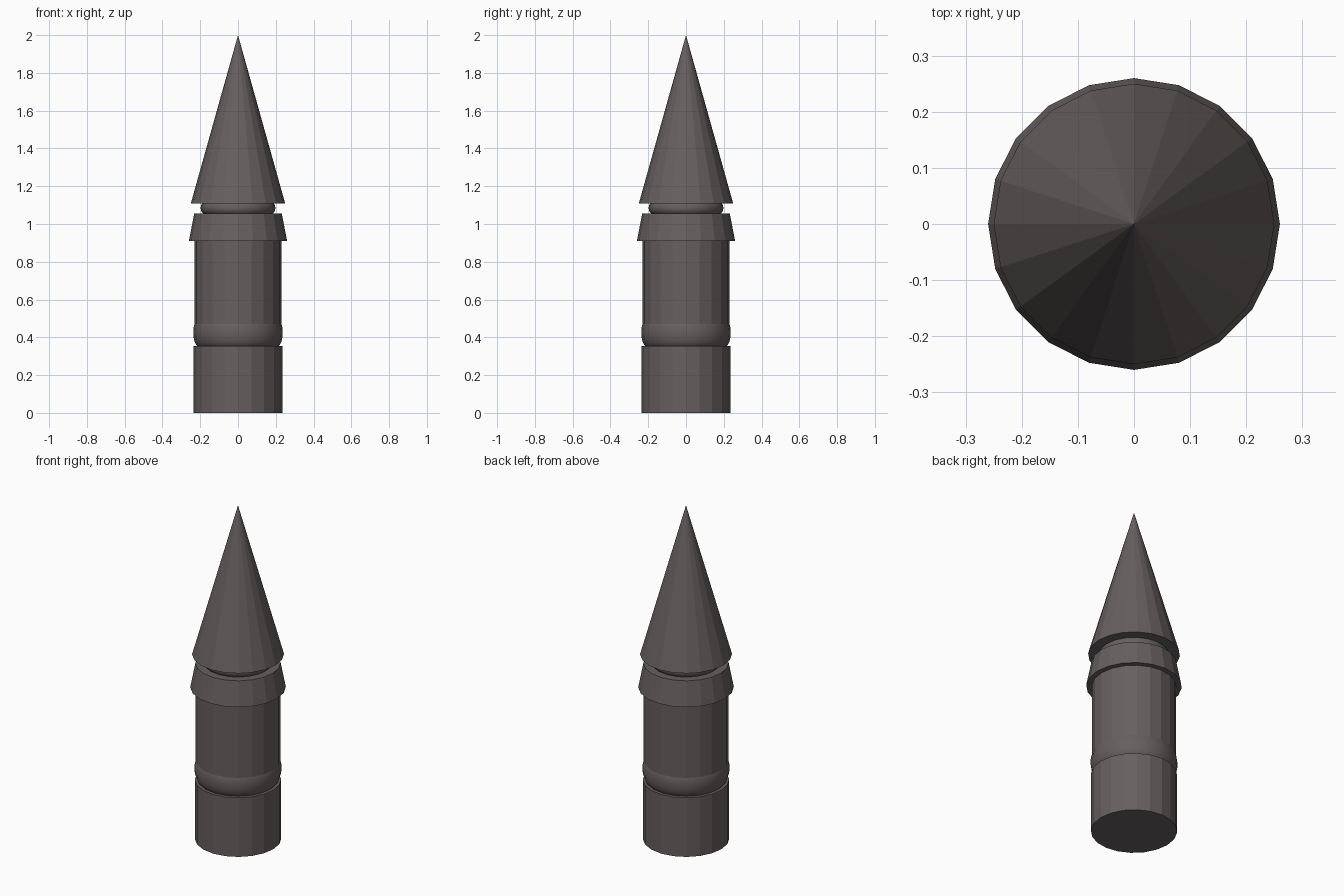
import bpy, bmesh, math

if "Cube" in bpy.data.objects:
    bpy.data.objects.remove(bpy.data.objects["Cube"])

SIDES = 20


def lathe(name, profile, smooth_angle=None):
    """Revolve an (r, z) profile, bottom to top; cap open ends, r = 0 gives a tip."""
    bm = bmesh.new()
    rings = []
    for r, z in profile:
        if r == 0:
            rings.append([bm.verts.new((0, 0, z))] * SIDES)
        else:
            rings.append([bm.verts.new((r * math.cos(math.tau * i / SIDES),
                                        r * math.sin(math.tau * i / SIDES), z))
                          for i in range(SIDES)])
    for low, high in zip(rings, rings[1:]):
        for i in range(SIDES):
            j = (i + 1) % SIDES
            quad = [low[i], low[j], high[j], high[i]]
            bm.faces.new(list(dict.fromkeys(quad)))
    if profile[0][0] > 0:
        bm.faces.new(rings[0][::-1])
    if profile[-1][0] > 0:
        bm.faces.new(rings[-1])
    mesh = bpy.data.meshes.new(name)
    bm.to_mesh(mesh)
    bm.free()
    obj = bpy.data.objects.new(name, mesh)
    bpy.context.collection.objects.link(obj)
    mat = bpy.data.materials.get("dark_stone")
    if mat is None:
        mat = bpy.data.materials.new("dark_stone")
        mat.diffuse_color = (0.135, 0.115, 0.115, 1)
        mat.use_nodes = True
        mat.node_tree.nodes["Principled BSDF"].inputs["Base Color"].default_value = mat.diffuse_color
    mesh.materials.append(mat)
    if smooth_angle:
        bpy.ops.object.select_all(action='DESELECT')
        obj.select_set(True)
        bpy.context.view_layer.objects.active = obj
        bpy.ops.object.shade_smooth_by_angle(angle=math.radians(smooth_angle))
    return obj


def bulge(r_in, r_out, z_mid, half, start, end, steps=8):
    """Rounded profile: part of an ellipse from angle start to end (degrees)."""
    pts = []
    for k in range(steps + 1):
        a = math.radians(start + (end - start) * k / steps)
        pts.append((r_in + (r_out - r_in) * math.cos(a), z_mid + half * math.sin(a)))
    return pts


# Plain base drum
lathe("base_drum", [(0.235, 0), (0.235, 0.355)])
# Rounded moulding above the base
lathe("lower_moulding", bulge(0.205, 0.237, 0.425, 0.075, -70, 50), 35)
# Main shaft
lathe("shaft", [(0.21, 0.36), (0.23, 0.42), (0.23, 0.912)])
# Flared collar
lathe("collar", [(0.26, 0.91), (0.232, 1.055)])
# Rounded neck between collar and roof
lathe("neck_ring", bulge(0.165, 0.198, 1.085, 0.037, -75, 75), 35)
# Pointed roof
lathe("cone_roof", [(0.25, 1.108), (0, 2.0)])
